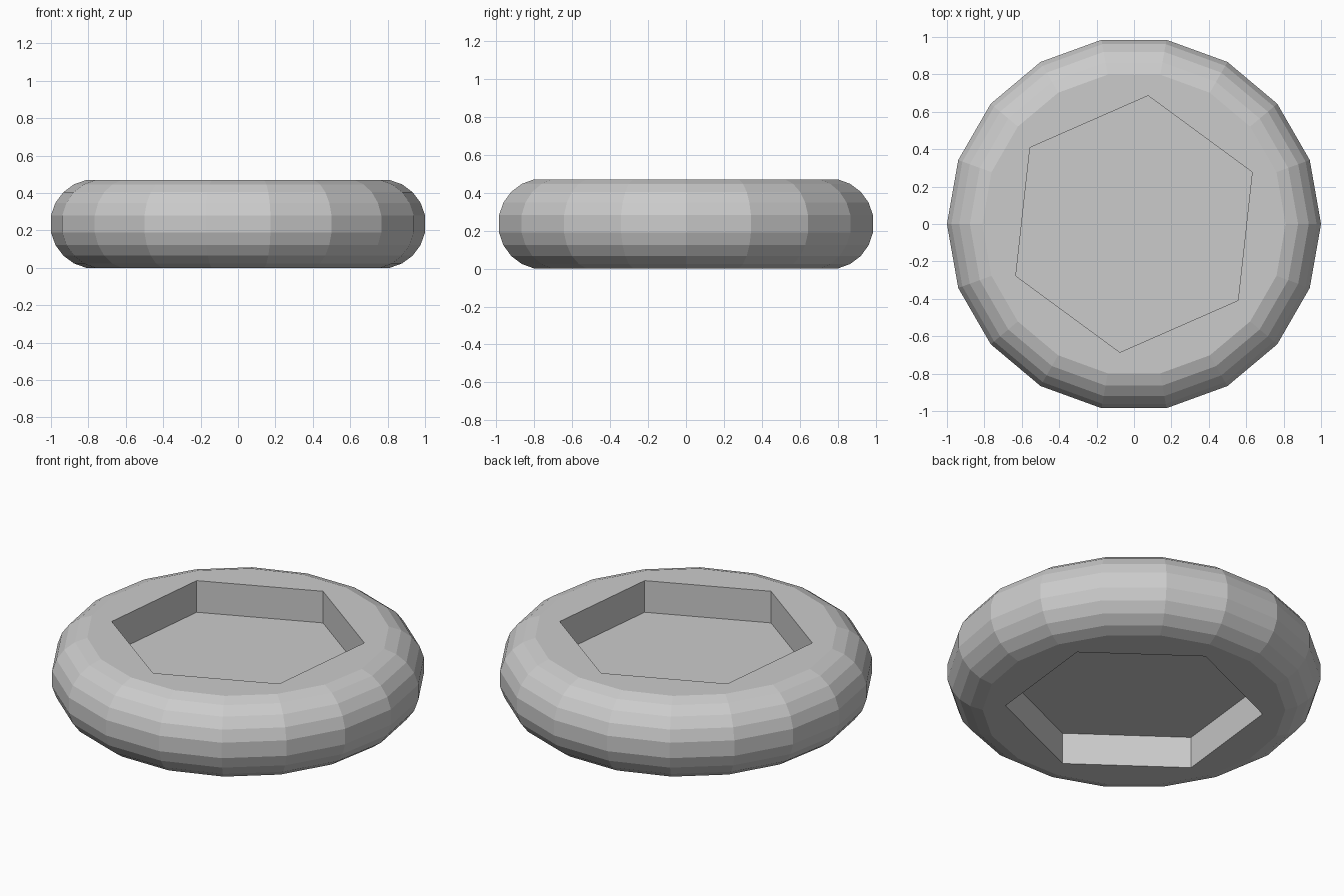
import bpy, bmesh, math

if "Cube" in bpy.data.objects:
    bpy.data.objects.remove(bpy.data.objects["Cube"])

SIDES = 18        # facets round the disc
HEIGHT = 0.47
DEPTH = 0.187     # depth of each hexagonal recess
HEX_R = 0.69
HEX_TURN = math.radians(23.7)


def add_object(name, bm):
    bmesh.ops.recalc_face_normals(bm, faces=bm.faces)
    mesh = bpy.data.meshes.new(name)
    bm.to_mesh(mesh)
    bm.free()
    obj = bpy.data.objects.new(name, mesh)
    bpy.context.collection.objects.link(obj)
    return obj


def loft(name, profile, sides, turn=0.0):
    """Stack rings of (radius, z) into a closed flat-shaded solid."""
    bm = bmesh.new()
    rings = []
    for r, z in profile:
        angles = [turn + 2 * math.pi * i / sides for i in range(sides)]
        rings.append([bm.verts.new((r * math.cos(a), r * math.sin(a), z)) for a in angles])
    for low, high in zip(rings, rings[1:]):
        for i in range(sides):
            j = (i + 1) % sides
            bm.faces.new((low[i], low[j], high[j], high[i]))
    bm.faces.new(rings[0][::-1])
    bm.faces.new(rings[-1])
    return add_object(name, bm)


# Disc with a rounded rim: arc from 79 degrees below to 79 degrees above the middle
angles = [math.radians(11 + 17 * k) for k in range(5)]
round_r = HEIGHT / 2 / math.sin(angles[-1])
upper = [(1 - round_r * (math.cos(angles[0]) - math.cos(a)),
          HEIGHT / 2 + round_r * math.sin(a)) for a in angles]
lower = [(r, HEIGHT - z) for r, z in reversed(upper)]
disc = loft("disc", lower + upper, SIDES)

# Hexagonal recesses in the top and the bottom
for name, z0, z1 in (("top_recess_cutter", HEIGHT - DEPTH, HEIGHT + 0.2),
                     ("bottom_recess_cutter", -0.2, DEPTH)):
    cutter = loft(name, [(HEX_R, z0), (HEX_R, z1)], 6, HEX_TURN)
    mod = disc.modifiers.new(name, 'BOOLEAN')
    mod.operation = 'DIFFERENCE'
    mod.solver = 'EXACT'
    mod.object = cutter
    bpy.context.view_layer.objects.active = disc
    bpy.ops.object.modifier_apply(modifier=mod.name)
    bpy.data.objects.remove(cutter, do_unlink=True)
